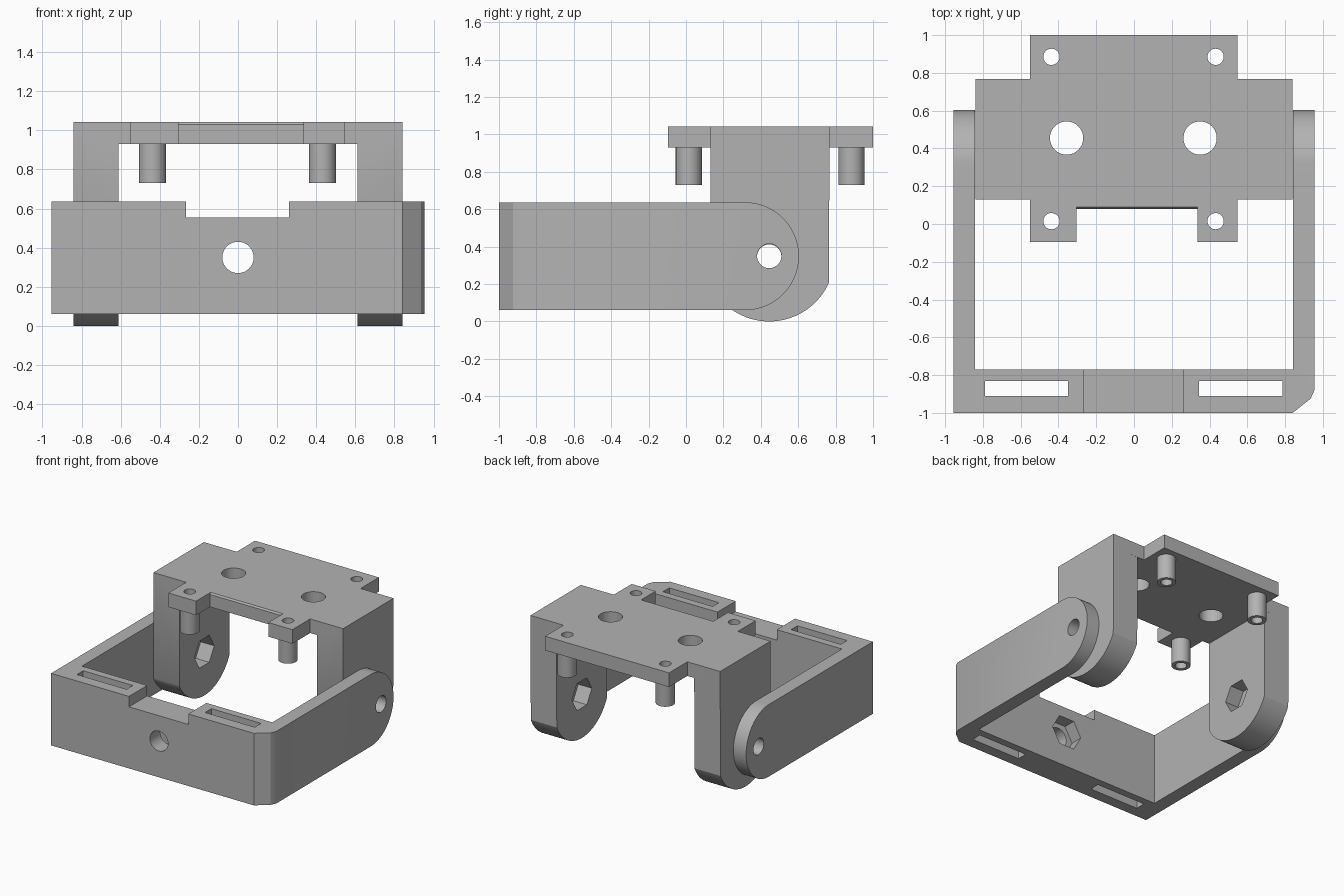
import bpy, bmesh
from math import cos, sin, pi, asin
from mathutils import Matrix

if "Cube" in bpy.data.objects:
    bpy.data.objects.remove(bpy.data.objects["Cube"])

grey = bpy.data.materials.new("plain grey")
grey.use_nodes = True
GREY = (0.45, 0.45, 0.45, 1)
grey.diffuse_color = GREY
grey.node_tree.nodes["Principled BSDF"].inputs["Base Color"].default_value = GREY

# Maps profile coordinates (u, v) and depth d to x, y, z
AXES = {"z": lambda u, v, d: (u, v, d),
        "x": lambda u, v, d: (d, u, v),
        "y": lambda u, v, d: (u, d, v)}


def prism(name, points, axis, low, high):
    """Extrude a closed profile along one axis."""
    bm = bmesh.new()
    place = AXES[axis]
    base = bm.faces.new([bm.verts.new(place(u, v, low)) for u, v in points])
    grown = bmesh.ops.extrude_face_region(bm, geom=[base])
    moved = [g for g in grown["geom"] if isinstance(g, bmesh.types.BMVert)]
    bmesh.ops.translate(bm, verts=moved, vec=place(0, 0, high - low))
    bmesh.ops.recalc_face_normals(bm, faces=bm.faces)
    mesh = bpy.data.meshes.new(name)
    bm.to_mesh(mesh)
    bm.free()
    mesh.materials.append(grey)
    obj = bpy.data.objects.new(name, mesh)
    bpy.context.collection.objects.link(obj)
    return obj


def arc(u, v, r, start, end, steps):
    span = (end - start) / steps
    return [(u + r * cos(start + span * i), v + r * sin(start + span * i))
            for i in range(steps + 1)]


def rod(name, u, v, r, axis, low, high, sides=48):
    return prism(name, arc(u, v, r, 0, 2 * pi, sides)[:-1], axis, low, high)


def box(name, x0, x1, y0, y1, z0, z1):
    return prism(name, [(x0, y0), (x1, y0), (x1, y1), (x0, y1)], "z", z0, z1)


def combine(target, others, operation):
    """Apply a boolean with each helper, then discard the helper."""
    bpy.context.view_layer.objects.active = target
    for other in others:
        other.hide_render = True
        mod = target.modifiers.new("boolean", "BOOLEAN")
        mod.operation, mod.solver, mod.object = operation, "EXACT", other
        bpy.ops.object.modifier_apply(modifier=mod.name)
        bpy.data.objects.remove(other)


def finish(obj):
    bpy.ops.object.select_all(action="DESELECT")
    obj.select_set(True)
    bpy.context.view_layer.objects.active = obj
    bpy.ops.object.shade_smooth_by_angle(angle=pi / 7)


PIVOT_Y, PIVOT_Z = 0.445, 0.35
BOTTOM, TOP = 0.06, 0.637
OUT, IN = 0.955, 0.843

# U-shaped frame with one softened front corner
outline = [(-OUT, -1), (0.84, -1), (0.935, -0.925), (OUT, -0.88), (OUT, 0.61),
           (IN, 0.61), (IN, -0.77), (-IN, -0.77), (-IN, 0.61), (-OUT, 0.61)]
frame = prism("u_frame", outline, "z", BOTTOM, TOP)

# Rounded arm ends
half = (TOP - BOTTOM) / 2
side = [(-1.1, BOTTOM)] + arc(0.315, BOTTOM + half, half, -pi / 2, pi / 2, 40) + [(-1.1, TOP)]
combine(frame, [prism("arm_rounding", side, "x", -1.1, 1.1)], "INTERSECT")

# Frame notch, strap slots, screw hole, nut pocket and pivot holes
combine(frame, [
    box("notch", -0.265, 0.26, -1.1, -0.7, 0.553, 0.8),
    box("slot", -0.79, -0.35, -0.91, -0.83, 0, 0.8),
    box("slot", 0.345, 0.785, -0.91, -0.83, 0, 0.8),
    rod("screw_hole", 0, PIVOT_Z, 0.08, "y", -1.1, -0.6),
    rod("nut_pocket", 0, PIVOT_Z, 0.135, "y", -0.87, -0.6, 6),
    rod("pivot_hole", PIVOT_Y, PIVOT_Z, 0.065, "x", -1.1, 1.1)], "DIFFERENCE")
finish(frame)

# Top plate of the tilting bracket
plate = [(-0.55, -0.095), (-0.305, -0.095), (-0.305, 0.08), (0.335, 0.08),
         (0.335, -0.095), (0.548, -0.095), (0.548, 0.13), (0.7, 0.13),
         (0.7, 0.768), (0.548, 0.768), (0.548, 1), (-0.55, 1),
         (-0.55, 0.768), (-0.7, 0.768), (-0.7, 0.13), (-0.55, 0.13)]
bracket = prism("tilting_bracket", plate, "z", 0.93, 1.043)

# Legs with round feet, and the four hollow pegs
foot = arc(PIVOT_Y, PIVOT_Z, 0.35, pi + asin(0.15 / 0.35), 2 * pi - asin(0.145 / 0.35), 30)
leg = [(0.13, 1.043)] + [(min(max(y, 0.13), 0.768), z) for y, z in foot] + [(0.768, 1.043)]
pegs = [(x, y) for x in (-0.437, 0.432) for y in (0.015, 0.885)]
combine(bracket, [prism("leg", leg, "x", a, b) for a, b in ((-0.84, -0.61), (0.61, 0.84))]
        + [rod("peg", x, y, 0.07, "z", 0.73, 0.96) for x, y in pegs], "UNION")

# Bracket holes, nut pockets and the eased notch edge
combine(bracket, [rod("peg_hole", x, y, 0.043, "z", 0.6, 1.2) for x, y in pegs]
        + [rod("cable_hole", x, 0.455, 0.088, "z", 0.85, 1.2) for x in (-0.357, 0.35)]
        + [rod("pivot_hole", PIVOT_Y, PIVOT_Z - 0.003, 0.065, "x", -1, 1),
           rod("nut_pockets", PIVOT_Y, PIVOT_Z, 0.125, "x", -0.73, 0.73, 6),
           prism("notch_easing", [(0.07, 1.03), (0.08, 1.03), (0.095, 1.05), (0.07, 1.05)],
                 "x", -0.305, 0.335)], "DIFFERENCE")
finish(bracket)
